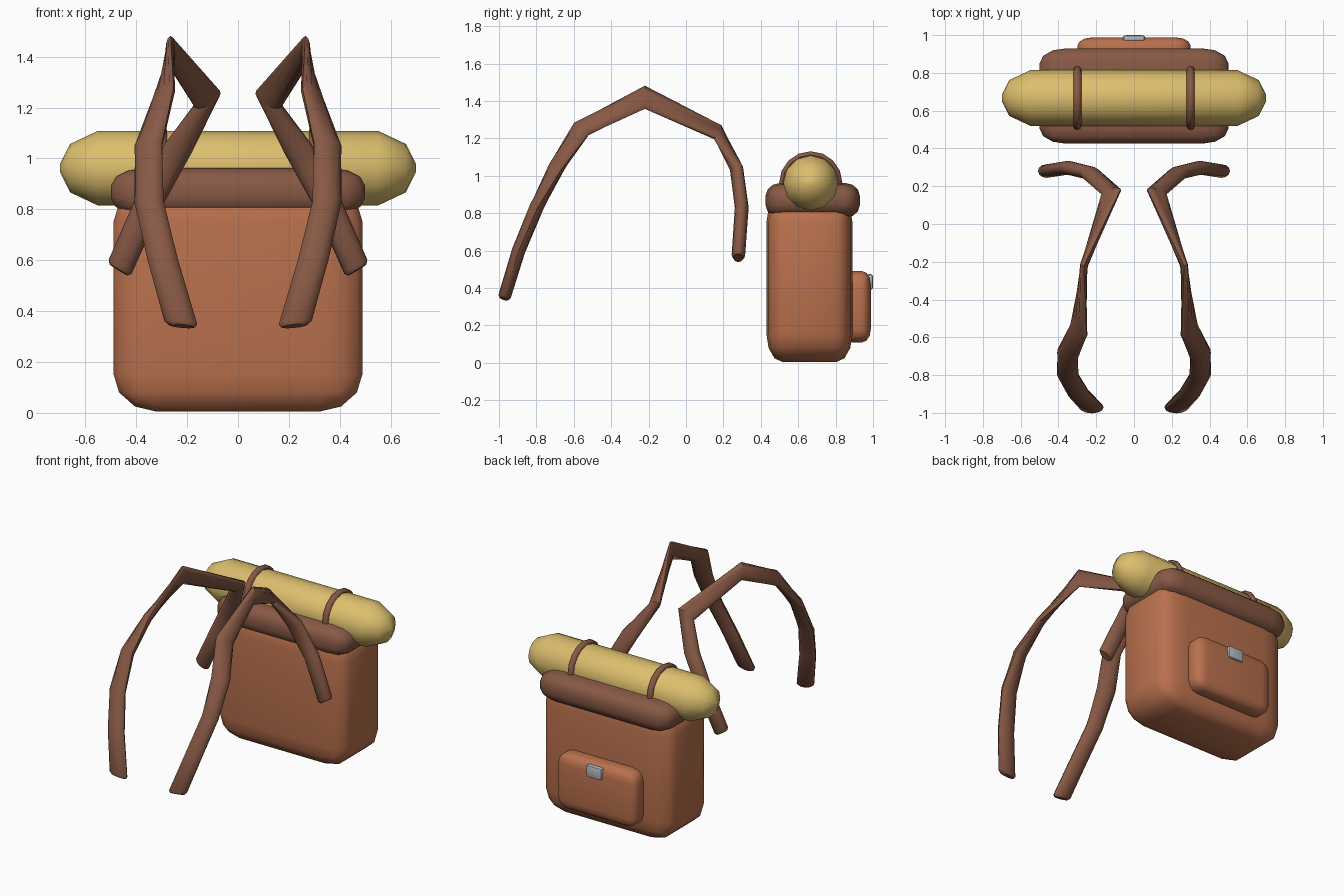
import bpy, bmesh, math
from mathutils import Vector

if "Cube" in bpy.data.objects:
    bpy.data.objects.remove(bpy.data.objects["Cube"])


def material(name, rgb):
    m = bpy.data.materials.new(name)
    m.diffuse_color = (*rgb, 1)
    m.use_nodes = True
    m.node_tree.nodes["Principled BSDF"].inputs["Base Color"].default_value = m.diffuse_color
    return m


TAN = material("tan leather", (0.49, 0.165, 0.075))
BROWN = material("dark brown leather", (0.245, 0.10, 0.06))
CLOTH = material("straw cloth", (0.72, 0.52, 0.155))
METAL = material("grey metal", (0.45, 0.48, 0.52))


def finish(bm, name, mat, angle=40):
    bmesh.ops.recalc_face_normals(bm, faces=bm.faces)
    mesh = bpy.data.meshes.new(name)
    bm.to_mesh(mesh)
    bm.free()
    mesh.materials.append(mat)
    ob = bpy.data.objects.new(name, mesh)
    bpy.context.collection.objects.link(ob)
    bpy.ops.object.select_all(action='DESELECT')
    ob.select_set(True)
    bpy.context.view_layer.objects.active = ob
    bpy.ops.object.shade_smooth_by_angle(angle=math.radians(angle))
    return ob


def rounded_box(name, lo, hi, radii, mat, segments=3):
    """Box whose rounding radius differs along each axis."""
    lo, hi, radii = Vector(lo), Vector(hi), Vector(radii)
    bm = bmesh.new()
    bmesh.ops.create_cube(bm, size=1)
    bmesh.ops.scale(bm, verts=bm.verts,
                    vec=[(hi[i] - lo[i]) / radii[i] for i in range(3)])
    bmesh.ops.bevel(bm, geom=bm.edges[:], offset=1, segments=segments,
                    profile=0.5, affect='EDGES')
    bmesh.ops.scale(bm, verts=bm.verts, vec=radii)
    bmesh.ops.translate(bm, verts=bm.verts, vec=(lo + hi) / 2)
    return finish(bm, name, mat)


def loft(bm, rings):
    """Skin a list of equal point rings and cap both ends."""
    rows = [[bm.verts.new(p) for p in ring] for ring in rings]
    n = len(rows[0])
    for a, b in zip(rows, rows[1:]):
        for i in range(n):
            j = (i + 1) % n
            bm.faces.new((a[i], a[j], b[j], b[i]))
    bm.faces.new(rows[0])
    bm.faces.new(rows[-1])


def ellipse(c, u, v, n):
    return [c + u * math.cos(2 * math.pi * i / n) + v * math.sin(2 * math.pi * i / n)
            for i in range(n)]


# Bag body, lid, pocket and buckle
rounded_box("bag_body", (-0.49, 0.43, 0.005), (0.49, 0.89, 0.90),
            (0.17, 0.085, 0.15), TAN)
rounded_box("bag_lid", (-0.5, 0.425, 0.775), (0.5, 0.93, 0.962),
            (0.14, 0.08, 0.07), BROWN)
rounded_box("front_pocket", (-0.3, 0.84, 0.11), (0.3, 0.988, 0.49),
            (0.08, 0.045, 0.07), TAN)
rounded_box("buckle", (-0.06, 0.965, 0.39), (0.06, 1.0, 0.475),
            (0.02, 0.012, 0.015), METAL, 2)

# Bedroll with domed ends
ROLL = Vector((0, 0.667, 0.962))
half = [(0.70, 0.015), (0.66, 0.095), (0.55, 0.147)]
profile = [(-x, r) for x, r in half] + half[::-1]
bm = bmesh.new()
loft(bm, [ellipse(ROLL + Vector((x, 0, 0)), Vector((0, r, 0)), Vector((0, 0, r)), 12)
          for x, r in profile])
finish(bm, "bedroll", CLOTH, 50)

# Two loops holding the bedroll
for side, x in (("left", -0.3), ("right", 0.3)):
    bm = bmesh.new()
    rows = []
    for i in range(16):
        a = 2 * math.pi * i / 16
        d = Vector((0, math.cos(a), math.sin(a)))
        ring = ellipse(ROLL + Vector((x, 0, 0)) + d * 0.15,
                       d * 0.019, Vector((0.021, 0, 0)), 8)
        rows.append([bm.verts.new(p) for p in ring])
    for i in range(16):
        a, b = rows[i], rows[(i + 1) % 16]
        for k in range(8):
            bm.faces.new((a[k], a[(k + 1) % 8], b[(k + 1) % 8], b[k]))
    finish(bm, side + "_bedroll_loop", BROWN, 50)

# Shoulder straps: centre, wide direction, half width, half thickness
STRAP = [
    ((0.225, -0.97, 0.355), (1, 0, 0.1), 0.065, 0.034),
    ((0.295, -0.895, 0.60), (1, 0, 0), 0.060, 0.036),
    ((0.350, -0.80, 0.83), (1, 0.1, 0), 0.058, 0.038),
    ((0.352, -0.69, 1.05), (1, 0.5, -0.2), 0.060, 0.038),
    ((0.292, -0.56, 1.25), (0.08, 0.08, -0.06), 0.062, 0.030),
    ((0.265, -0.22, 1.42), (0, 0, -1), 0.062, 0.021),
    ((0.120, 0.17, 1.233), (0.10, -0.03, -0.065), 0.061, 0.028),
    ((0.235, 0.27, 1.04), (0.09, 0, 0.03), 0.056, 0.036),
    ((0.350, 0.298, 0.83), (0.09, 0, 0.05), 0.054, 0.037),
    ((0.463, 0.28, 0.575), (0.09, 0, 0.055), 0.053, 0.036),
]


def strap_rings(sign):
    pts = [Vector(s[0]) for s in STRAP]
    rings = []
    last = len(pts) - 1
    for i, (c, w, hw, ht) in enumerate(STRAP):
        before = (pts[i] - pts[max(i - 1, 0)]).normalized()
        after = (pts[min(i + 1, last)] - pts[i]).normalized()
        t = (before + after).normalized()
        w = Vector(w).normalized()
        v = t.cross(w).normalized()
        ring = ellipse(pts[i], w * hw, v * ht, 12)
        tip = ellipse(pts[i] + t * (0.015 if i else -0.015), w * hw * 0.8, v * ht * 0.7, 12)
        rings += [tip, ring] if i == 0 else [ring, tip] if i == last else [ring]
    return [[Vector((p.x * sign, p.y, p.z)) for p in r] for r in rings]


for side, sign in (("left", -1), ("right", 1)):
    bm = bmesh.new()
    loft(bm, strap_rings(sign))
    finish(bm, side + "_shoulder_strap", BROWN, 45)
